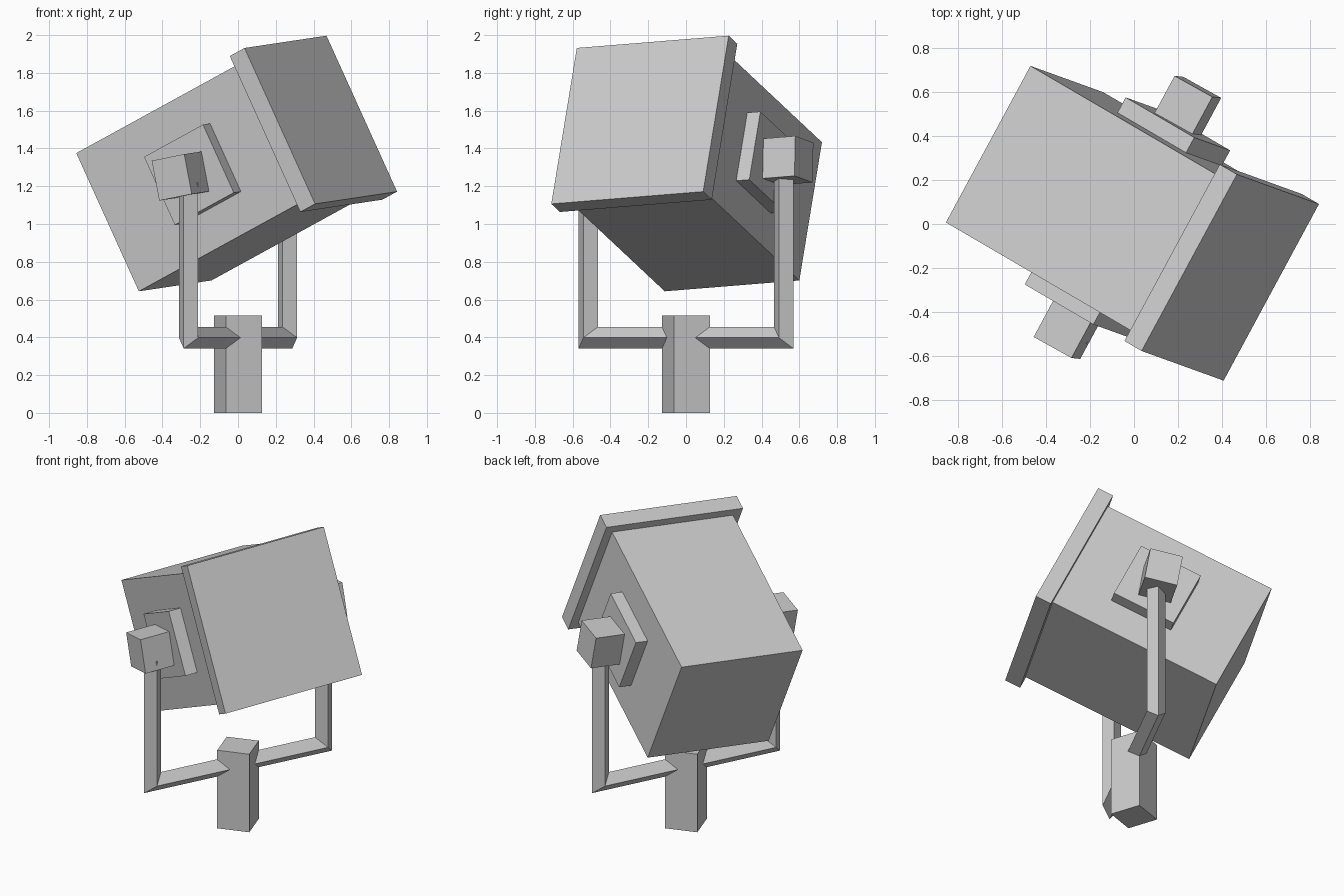
import bpy, bmesh, math
from mathutils import Vector, Matrix

cube = bpy.data.objects.get("Cube")
if cube:
    bpy.data.objects.remove(cube, do_unlink=True)

grey = bpy.data.materials.new("light_grey")
grey.use_nodes = True
colour = (0.6, 0.6, 0.6, 1)
grey.diffuse_color = colour
grey.node_tree.nodes["Principled BSDF"].inputs["Base Color"].default_value = colour


def finish(name, bm, matrix):
    bmesh.ops.recalc_face_normals(bm, faces=bm.faces)
    mesh = bpy.data.meshes.new(name)
    bm.to_mesh(mesh)
    bm.free()
    mesh.materials.append(grey)
    obj = bpy.data.objects.new(name, mesh)
    obj.matrix_world = matrix
    bpy.context.scene.collection.objects.link(obj)
    return obj


def box(name, centre, size, matrix):
    bm = bmesh.new()
    bmesh.ops.create_cube(bm, size=1)
    bmesh.ops.scale(bm, vec=size, verts=bm.verts)
    bmesh.ops.translate(bm, vec=centre, verts=bm.verts)
    return finish(name, bm, matrix)


# Tilted frames around the pivot: local x is forward, y is the pivot axis
pivot = Vector((-0.03, 0.03, 1.295))
axle = Vector((0.474, 0.878, 0.071)).normalized()


def tilted_frame(degrees):
    level = axle.cross(Vector((0, 0, 1))).normalized()
    up = level.cross(axle)
    p = math.radians(degrees)
    forward = level * math.cos(p) + up * math.sin(p)
    rotation = Matrix((forward, axle, forward.cross(axle))).transposed()
    return Matrix.Translation(pivot) @ rotation.to_4x4()


lamp = tilted_frame(25.4)
knob = tilted_frame(10)

# Lamp housing and the wider front rim
box("lamp_housing", (-0.05, 0, 0), (1.1, 0.812, 0.812), lamp)
box("front_rim", (0.55, 0, 0), (0.1, 0.916, 0.916), lamp)

# Side plates and pivot knobs
for side, label in ((1, "left"), (-1, "right")):
    box(label + "_side_plate", (0, side * 0.44, 0), (0.4, 0.09, 0.4), lamp)
    box(label + "_pivot_knob", (0, side * 0.577, 0), (0.2, 0.2, 0.215), knob)

# Square base post
box("base_post", (0, 0, 0.2575), (0.2, 0.2, 0.515), Matrix.Rotation(math.radians(18.5), 4, "Z"))

# U-shaped yoke: a diamond section swept along a mitred path
R, r, low = 0.58, 0.057, 0.398
bm = bmesh.new()
rings = []
for x, z, lift in ((-R, 1.22, 0), (-R, low, 1), (R, low, 1), (R, 1.25, 0)):
    inward = Vector((-math.copysign(r, x), 0, r * lift))
    across = Vector((0, r, 0))
    rings.append([bm.verts.new(Vector((x, 0, z)) + o) for o in (inward, across, -inward, -across)])
for a, b in zip(rings, rings[1:]):
    for i in range(4):
        j = (i + 1) % 4
        bm.faces.new((a[i], a[j], b[j], b[i]))
bm.faces.new(rings[0])
bm.faces.new(rings[-1])
finish("yoke", bm, Matrix.Rotation(math.atan2(0.518, 0.262), 4, "Z"))
